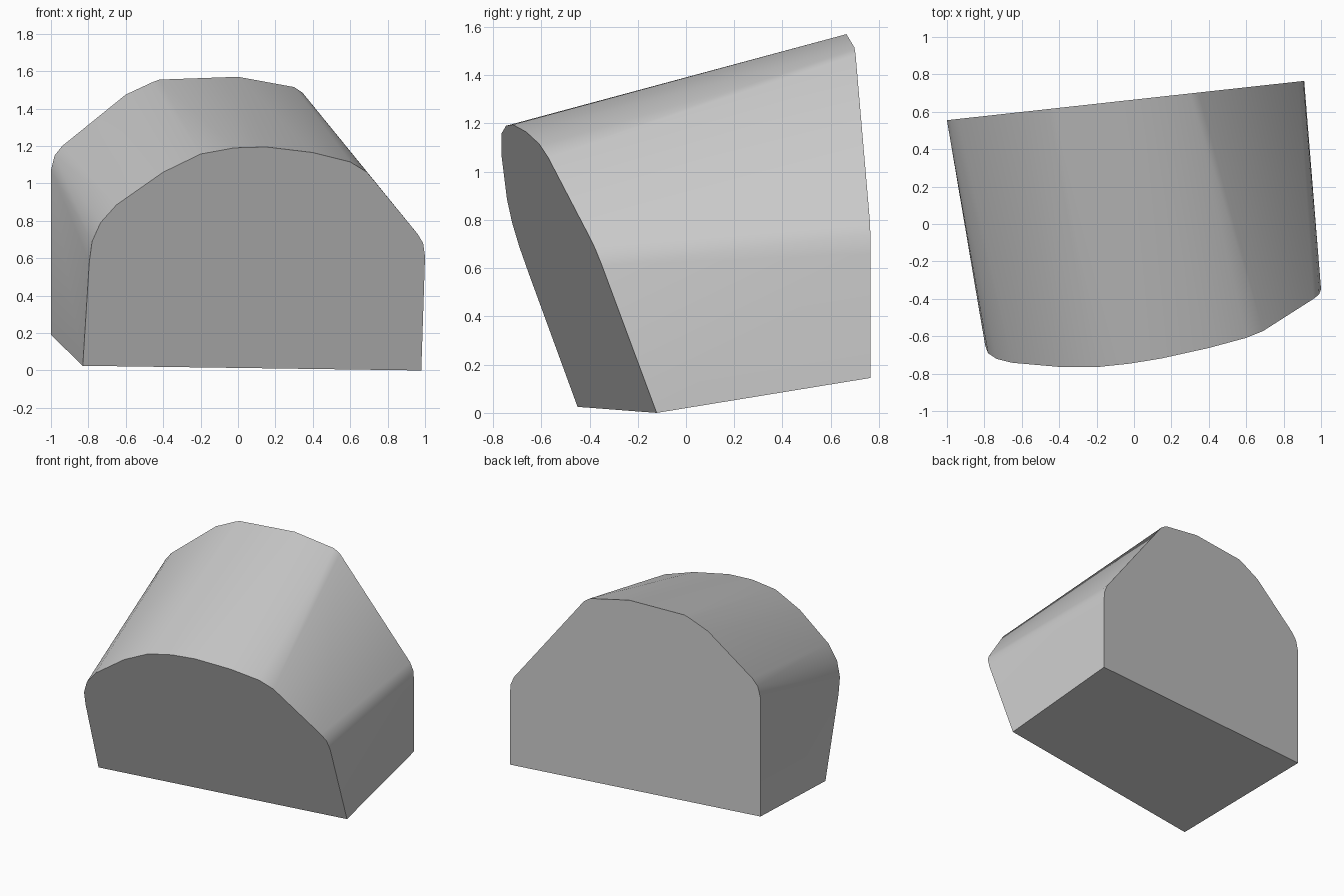
import bpy, bmesh, math

if "Cube" in bpy.data.objects:
    bpy.data.objects.remove(bpy.data.objects["Cube"])

# Outline of the tilted front cap, as (x, z)
front = [(-0.83, 0.025), (0.98, 0.0), (1.0, 0.61), (0.99, 0.68), (0.96, 0.73),
         (0.69, 1.06), (0.6, 1.115), (0.4, 1.165), (0.15, 1.195), (-0.02, 1.19),
         (-0.2, 1.157), (-0.4, 1.06), (-0.65, 0.885), (-0.735, 0.79),
         (-0.78, 0.69), (-0.795, 0.58)]

# Outline of the upright back cap, as (x, z)
back = [(-1.0, 0.19), (0.91, 0.145), (0.91, 0.66), (0.905, 0.74), (0.88, 0.8),
        (0.345, 1.485), (0.3, 1.515), (0.0, 1.57), (-0.42, 1.555), (-0.46, 1.54),
        (-0.6, 1.475), (-0.94, 1.2), (-0.98, 1.15), (-1.0, 1.07)]

# Each cap lies on its own plane, so y follows from x and z
bm = bmesh.new()
for x, z in front:
    bm.verts.new((x, -0.294 + 0.176 * x - 0.377 * z, z))
for x, z in back:
    bm.verts.new((x, 0.665 + 0.11 * x, z))

# Wrap a tight skin round both caps, then merge the flat caps into single faces
bmesh.ops.convex_hull(bm, input=bm.verts[:])
bmesh.ops.dissolve_limit(bm, angle_limit=math.radians(0.5),
                         verts=bm.verts[:], edges=bm.edges[:])
bmesh.ops.recalc_face_normals(bm, faces=bm.faces[:])

mesh = bpy.data.meshes.new("domed_block")
bm.to_mesh(mesh)
bm.free()
block = bpy.data.objects.new("domed_block", mesh)
bpy.context.collection.objects.link(block)

# Plain grey surface
grey = bpy.data.materials.new("plain grey")
grey.diffuse_color = (0.6, 0.6, 0.6, 1.0)
grey.use_nodes = True
grey.node_tree.nodes["Principled BSDF"].inputs["Base Color"].default_value = grey.diffuse_color
mesh.materials.append(grey)

# Smooth the rounded top and keep the cap edges sharp
bpy.context.view_layer.objects.active = block
block.select_set(True)
bpy.ops.object.shade_smooth_by_angle(angle=math.radians(30))
